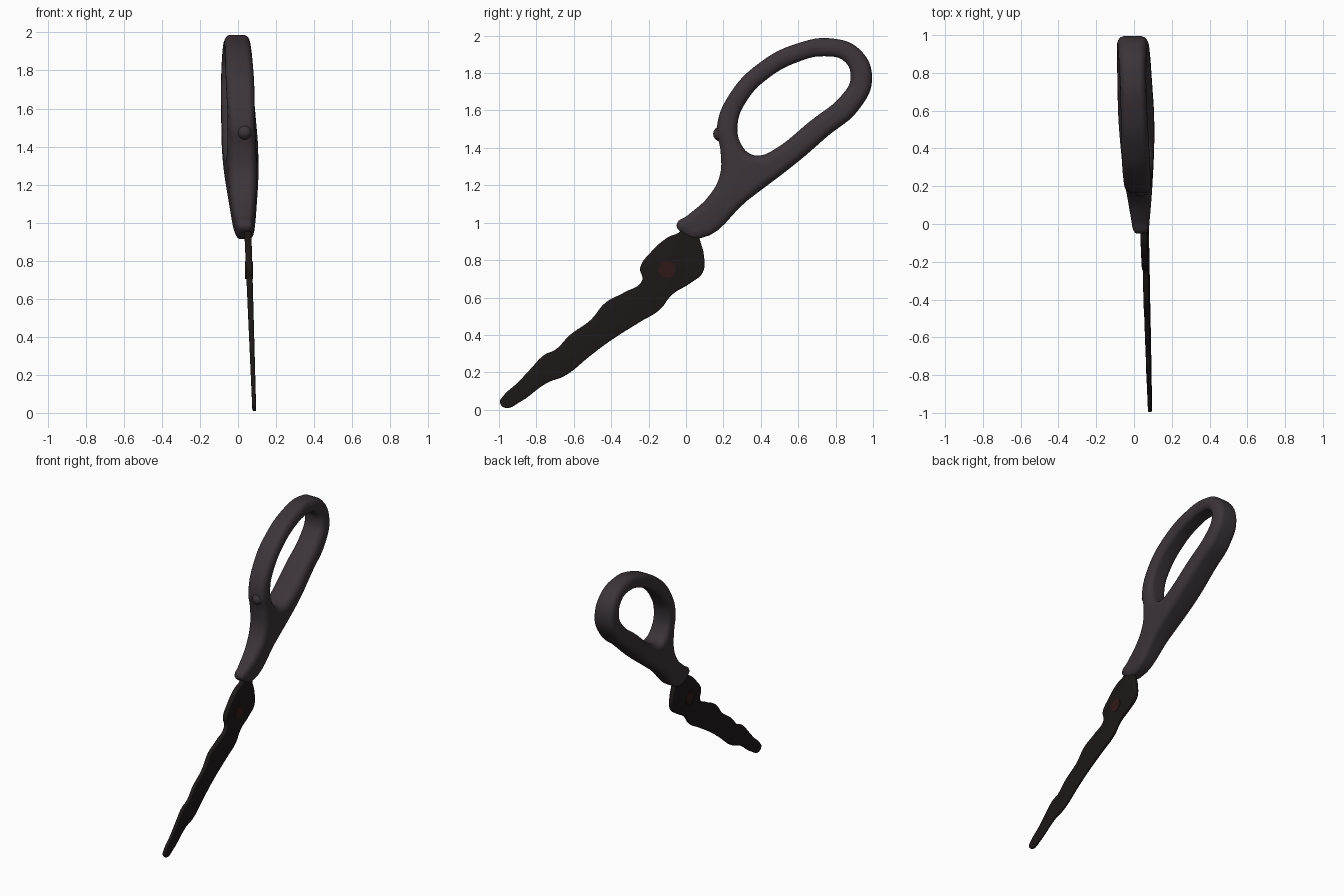
import bpy, bmesh, math

if "Cube" in bpy.data.objects:
    bpy.data.objects.remove(bpy.data.objects["Cube"])


def material(name, rgb):
    m = bpy.data.materials.new(name)
    m.diffuse_color = (*rgb, 1)
    m.use_nodes = True
    m.node_tree.nodes["Principled BSDF"].inputs["Base Color"].default_value = m.diffuse_color
    return m


def smooth(obj):
    bpy.ops.object.select_all(action='DESELECT')
    obj.select_set(True)
    bpy.context.view_layer.objects.active = obj
    bpy.ops.object.shade_smooth_by_angle(angle=math.radians(45))


def plate(name, outlines, bevel, rounding, thickness, mat):
    """Rounded plate from (y, z) outlines; thickness(y, z) gives centre x and half width."""
    cu = bpy.data.curves.new(name + "_curve", 'CURVE')
    cu.dimensions, cu.fill_mode = '2D', 'BOTH'
    cu.resolution_u = 6
    cu.extrude, cu.bevel_depth, cu.bevel_resolution = 1.0, bevel, rounding
    cu.offset = -bevel
    for pts in outlines:
        sp = cu.splines.new('BEZIER')
        sp.bezier_points.add(len(pts) - 1)
        for bp, (y, z) in zip(sp.bezier_points, pts):
            bp.co = (y, z, 0)
            bp.handle_left_type = bp.handle_right_type = 'AUTO'
        sp.use_cyclic_u = True
    cu.extrude = bevel
    tmp = bpy.data.objects.new(name + "_tmp", cu)
    bpy.context.collection.objects.link(tmp)
    dg = bpy.context.evaluated_depsgraph_get()
    me = bpy.data.meshes.new_from_object(tmp.evaluated_get(dg))
    bpy.data.objects.remove(tmp)
    bm = bmesh.new()
    bm.from_mesh(me)
    bmesh.ops.remove_doubles(bm, verts=bm.verts, dist=0.0005)
    for v in bm.verts:
        y, z, w = v.co
        centre, half = thickness(y, z)
        v.co = (centre + half * w / (2 * bevel), y, z)
    bmesh.ops.recalc_face_normals(bm, faces=bm.faces)
    bm.to_mesh(me)
    bm.free()
    me.materials.clear()
    me.materials.append(mat)
    me.name = name
    obj = bpy.data.objects.new(name, me)
    bpy.context.collection.objects.link(obj)
    smooth(obj)
    return obj


handle_mat = material("handle_plastic", (0.045, 0.034, 0.04))
blade_mat = material("blade_steel", (0.012, 0.009, 0.009))
pivot_mat = material("pivot_rust", (0.03, 0.01, 0.01))

# Handle: finger loop with straight lower grip and a neck
outer = [(-0.05, 0.99), (-0.02, 0.945), (0.07, 0.915), (0.33, 1.12), (0.61, 1.335),
         (0.76, 1.465), (0.92, 1.6), (0.995, 1.77), (0.93, 1.925), (0.78, 1.985),
         (0.6, 1.96), (0.4, 1.86), (0.235, 1.69), (0.165, 1.51), (0.185, 1.38),
         (0.18, 1.25), (0.12, 1.14), (0.01, 1.04)]
hole = [(0.4, 1.36), (0.47, 1.39), (0.66, 1.54), (0.84, 1.69), (0.88, 1.77),
        (0.85, 1.86), (0.74, 1.89), (0.6, 1.86), (0.45, 1.78), (0.33, 1.66),
        (0.275, 1.52), (0.3, 1.41), (0.35, 1.365)]


def handle_thickness(y, z):
    s, t = 0.79 * y + 0.61 * z, 0.79 * z - 0.61 * y
    grow = max(0, min(1, (s - 0.58) / 0.75))
    half = 0.045 + 0.05 * math.sin(grow * math.pi / 2) - 0.02 * max(0, s - 1.35)
    half *= 1 - 0.22 * max(0, min(1, (t - 0.75) / 0.35))
    return 0.035 - 0.034 * (s - 0.6), half


plate("handle", [outer, hole], 0.044, 5, handle_thickness, handle_mat)

# Blade: thin worn plate with pivot shoulder and a tang inside the handle
blade = [(-0.995, 0.04), (-0.965, 0.01), (-0.89, 0.04), (-0.74, 0.145), (-0.65, 0.18),
         (-0.51, 0.29), (-0.41, 0.365), (-0.245, 0.47), (-0.14, 0.535), (-0.075, 0.615),
         (0.02, 0.675), (0.09, 0.735), (0.095, 0.83), (0.07, 0.93), (0.07, 1.0),
         (0.0, 1.02), (-0.03, 0.955), (-0.1, 0.92), (-0.19, 0.84), (-0.245, 0.76),
         (-0.235, 0.69), (-0.33, 0.627), (-0.43, 0.573), (-0.51, 0.48), (-0.62, 0.4),
         (-0.7, 0.32), (-0.755, 0.295), (-0.835, 0.214), (-0.9, 0.145), (-0.98, 0.07)]


def blade_thickness(y, z):
    return 0.086 - 0.036 * z, 0.010 + 0.009 * min(1, z)


plate("blade", [blade], 0.01, 2, blade_thickness, blade_mat)

# Pivot rivet through the shoulder
bpy.ops.mesh.primitive_cylinder_add(vertices=24, radius=0.045, depth=0.044,
                                    location=(0.058, -0.1, 0.75),
                                    rotation=(0, math.pi / 2, 0))
rivet = bpy.context.object
rivet.name = "pivot_rivet"
rivet.data.materials.append(pivot_mat)
smooth(rivet)

# Stop nub on the outside of the loop
bpy.ops.mesh.primitive_uv_sphere_add(segments=16, ring_count=8, radius=0.04,
                                     location=(0.035, 0.185, 1.475))
nub = bpy.context.object
nub.name = "stop_nub"
nub.data.materials.append(handle_mat)
smooth(nub)
